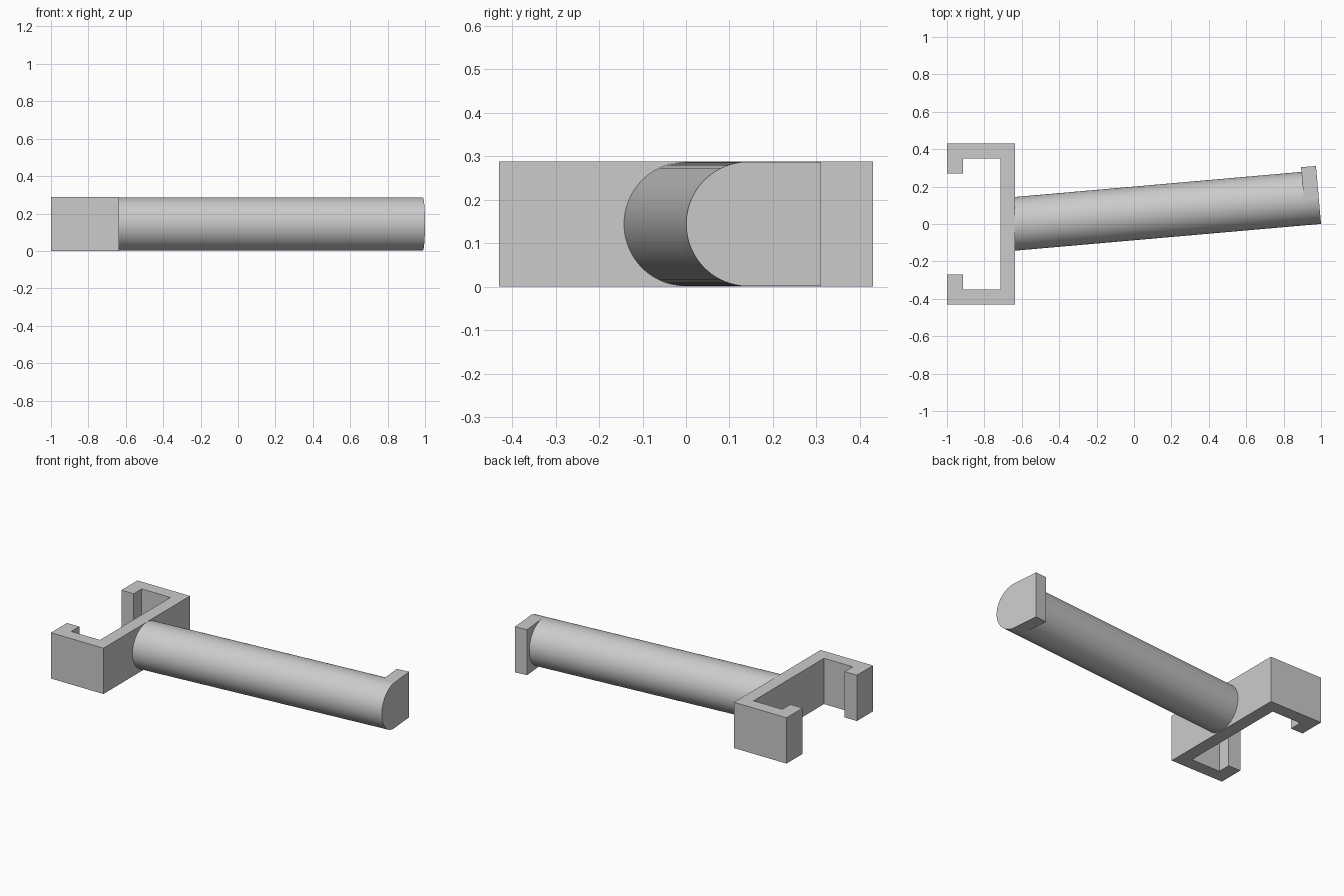
import bpy, bmesh
from math import sin, cos, pi, radians
from mathutils import Matrix

cube = bpy.data.objects.get("Cube")
if cube:
    bpy.data.objects.remove(cube, do_unlink=True)

HEIGHT = 0.288
RADIUS = 0.143
TILT = radians(5)

grey = bpy.data.materials.new("plain grey")
grey.use_nodes = True
grey.diffuse_color = (0.6, 0.6, 0.6, 1)
grey.node_tree.nodes["Principled BSDF"].inputs["Base Color"].default_value = (0.6, 0.6, 0.6, 1)


def extrude_profile(name, points, depth):
    """Solid prism from an outline in XY, raised along z."""
    bm = bmesh.new()
    face = bm.faces.new([bm.verts.new((x, y, 0)) for x, y in points])
    top = bmesh.ops.extrude_face_region(bm, geom=[face])["geom"]
    bmesh.ops.translate(bm, vec=(0, 0, depth),
                        verts=[v for v in top if isinstance(v, bmesh.types.BMVert)])
    bmesh.ops.recalc_face_normals(bm, faces=bm.faces)
    mesh = bpy.data.meshes.new(name)
    bm.to_mesh(mesh)
    bm.free()
    mesh.materials.append(grey)
    obj = bpy.data.objects.new(name, mesh)
    bpy.context.collection.objects.link(obj)
    return obj


def smooth(obj):
    bpy.ops.object.select_all(action='DESELECT')
    obj.select_set(True)
    bpy.context.view_layer.objects.active = obj
    bpy.ops.object.shade_smooth_by_angle(angle=radians(30))


# Clip bracket: C-shaped outline with inward lips, mirrored across y
half = [(-0.715, 0.35), (-0.915, 0.35), (-0.915, 0.27), (-1, 0.27),
        (-1, 0.43), (-0.635, 0.43)]
outline = half + [(x, -y) for x, y in reversed(half)]
extrude_profile("clip_bracket", outline, HEIGHT)

# Arm frame: local z runs along the tilted arm, local y points sideways
along = (cos(TILT), sin(TILT), 0)
side = (-sin(TILT), cos(TILT), 0)
end = (0.9875, 0.143, HEIGHT / 2)
frame = Matrix((
    (0, side[0], along[0], end[0]),
    (0, side[1], along[1], end[1]),
    (1, 0, 0, end[2]),
    (0, 0, 0, 1)))

# Round arm, reaching from inside the bracket wall to the end stop
length = 1.67
circle = [(RADIUS * cos(2 * pi * i / 96), RADIUS * sin(2 * pi * i / 96)) for i in range(96)]
arm = extrude_profile("round_arm", circle, length - 0.04)
arm.matrix_world = frame @ Matrix.Translation((0, 0, -length))
smooth(arm)

# End stop: half round on one side, square on the other
stop_outline = [(RADIUS * cos(pi + pi * i / 48), RADIUS * sin(pi + pi * i / 48))
                for i in range(49)]
stop_outline += [(RADIUS, 0.168), (-RADIUS, 0.168)]
stop = extrude_profile("end_stop", stop_outline, 0.08)
stop.matrix_world = frame @ Matrix.Translation((0, 0, -0.08))
smooth(stop)
